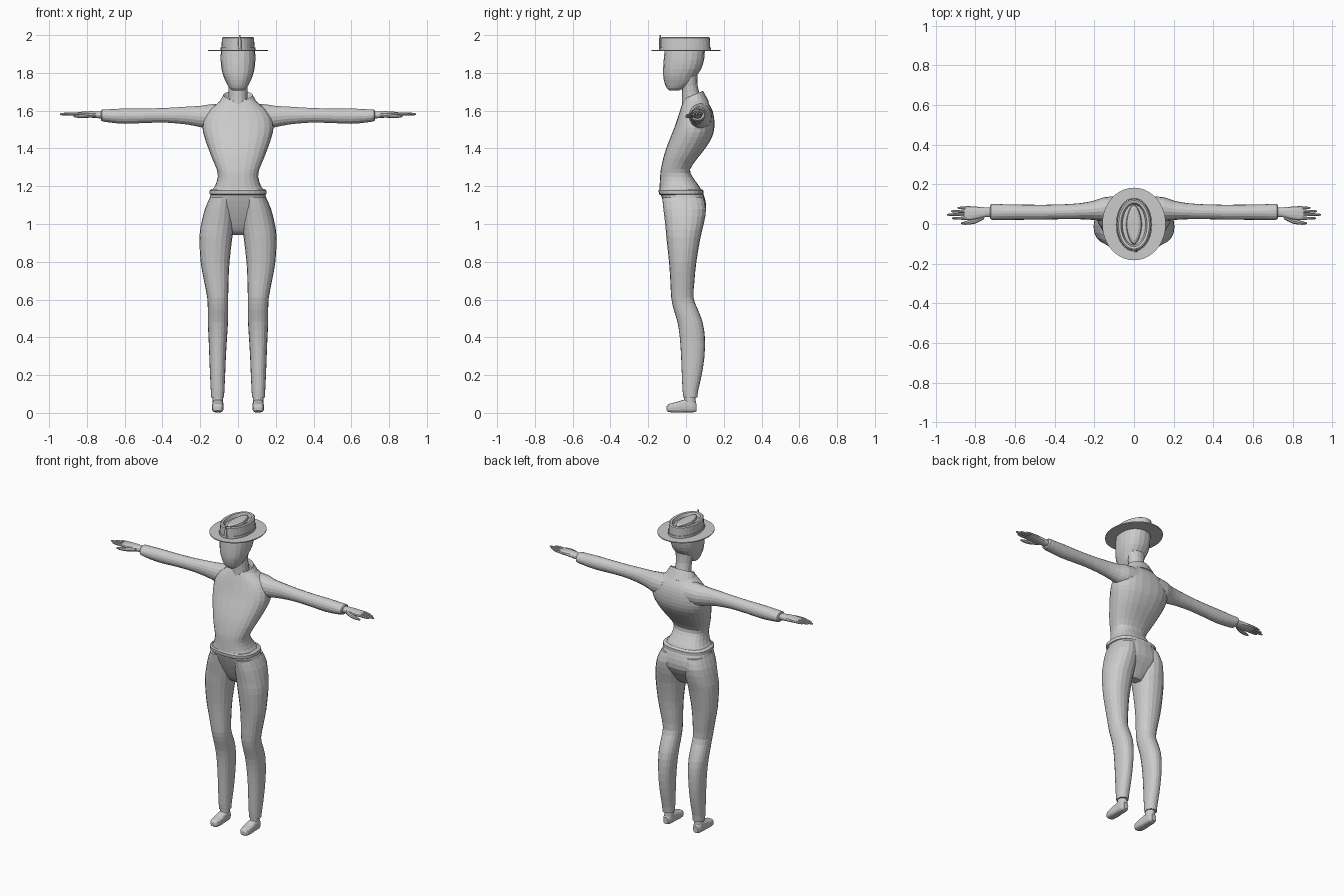
import bpy, bmesh, math
from mathutils import Vector

mat = bpy.data.materials.new("plain grey")
mat.diffuse_color = (0.6, 0.6, 0.6, 1)


def finish(name, bm, mirror=False):
    bmesh.ops.recalc_face_normals(bm, faces=bm.faces)
    me = bpy.data.meshes.new(name)
    bm.to_mesh(me)
    bm.free()
    me.materials.append(mat)
    ob = bpy.data.objects.new(name, me)
    bpy.context.collection.objects.link(ob)
    if mirror:
        ob.modifiers.new("Mirror", 'MIRROR')
    return ob


def smooth_rows(rows, n):
    """Catmull-Rom interpolation between cross-section rows."""
    out = []
    for i in range(len(rows) - 1):
        a, b, c, d = (rows[max(0, min(len(rows) - 1, i + k))] for k in (-1, 0, 1, 2))
        for s in range(n):
            t = s / n
            out.append([0.5 * (2 * q + (r - p) * t + (2 * p - 5 * q + 4 * r - w) * t * t
                               + (3 * q - p - 3 * r + w) * t ** 3)
                        for p, q, r, w in zip(a, b, c, d)])
    return out + [list(rows[-1])]


def loft(name, rows, axis='z', seg=20, power=2.0, n=2, mirror=False, caps=True):
    """Rows are (position, u0, u1, v0, v1): bounds of each section along an axis."""
    bm = bmesh.new()
    rings = []
    for p, u0, u1, v0, v1 in (smooth_rows(rows, n) if n > 1 else rows):
        ring = []
        for k in range(seg):
            a = 2 * math.pi * k / seg
            c, s = math.cos(a), math.sin(a)
            u = (u0 + u1) / 2 + (u1 - u0) / 2 * math.copysign(abs(c) ** (2 / power), c)
            v = (v0 + v1) / 2 + (v1 - v0) / 2 * math.copysign(abs(s) ** (2 / power), s)
            ring.append(bm.verts.new({'z': (u, v, p), 'x': (p, u, v), 'y': (u, p, v)}[axis]))
        rings.append(ring)
    for r, q in zip(rings, rings[1:]):
        for k in range(seg):
            bm.faces.new((r[k], r[(k + 1) % seg], q[(k + 1) % seg], q[k]))
    if caps:
        bm.faces.new(rings[0])
        bm.faces.new(rings[-1])
    return finish(name, bm, mirror)


def sym(rows):
    """Rows (z, half width, front, back) centred on x = 0."""
    return [(z, -w, w, f, b) for z, w, f, b in rows]


# Jacket body
loft("jacket", sym([
    (1.17, .145, -.142, .085), (1.20, .122, -.14, .07), (1.25, .107, -.137, .034),
    (1.29, .113, -.133, .022), (1.35, .138, -.12, .062), (1.40, .157, -.105, .102),
    (1.46, .178, -.082, .138), (1.51, .188, -.062, .15), (1.56, .18, -.045, .149),
    (1.60, .155, -.032, .14), (1.63, .12, -.022, .125), (1.66, .085, -.01, .105)]),
    seg=24, power=2.4)
# Jacket hem band
loft("waistband", sym([(1.153, .14, -.135, .082), (1.158, .15, -.143, .092),
                       (1.178, .15, -.145, .092), (1.186, .138, -.14, .08)]),
     seg=24, power=2.6, n=1)
# Hips
loft("hips", sym([(1.17, .14, -.138, .088), (1.12, .155, -.122, .104),
                  (1.06, .165, -.098, .104), (1.00, .12, -.07, .07),
                  (.96, .07, -.045, .045), (.942, .04, -.02, .03)]), seg=24, power=2.4)
# Trouser legs
loft("trouser_leg", [
    (1.14, .02, .148, -.125, .092), (1.08, .018, .175, -.12, .106), (1.0, .02, .195, -.11, .094),
    (.93, .03, .204, -.104, .077), (.8, .045, .198, -.09, .055), (.7, .05, .18, -.083, .045),
    (.61, .052, .163, -.078, .04), (.55, .052, .16, -.066, .062), (.48, .053, .16, -.045, .088),
    (.4, .058, .156, -.033, .1), (.3, .064, .152, -.026, .098), (.2, .068, .148, -.022, .083),
    (.12, .072, .144, -.018, .065), (.082, .074, .142, -.014, .06)], power=2.2, mirror=True)
# Ankles and shoes
loft("ankle", [(.11, .08, .134, -.01, .05), (.05, .078, .134, -.012, .052),
               (.02, .08, .134, -.01, .052)], seg=16, mirror=True)
loft("shoe", [(-.102, .093, .122, .012, .035), (-.09, .08, .134, .004, .048),
              (-.05, .076, .138, .002, .057), (-.01, .078, .136, .002, .07),
              (.035, .08, .134, .002, .07), (.055, .09, .124, .008, .05)],
     axis='y', seg=16, power=3, mirror=True)

# Sleeves and hands
loft("sleeve", [
    (.08, .01, .14, 1.50, 1.64), (.15, .015, .135, 1.502, 1.634), (.20, .02, .118, 1.512, 1.626),
    (.27, .024, .105, 1.526, 1.622), (.38, .024, .098, 1.536, 1.615), (.50, .022, .097, 1.534, 1.612),
    (.60, .021, .098, 1.53, 1.612), (.68, .02, .1, 1.537, 1.608), (.72, .022, .1, 1.544, 1.606),
    (.725, .035, .085, 1.555, 1.596)], axis='x', seg=18, mirror=True)
loft("palm", [(.70, .036, .084, 1.558, 1.594), (.75, .034, .084, 1.56, 1.597),
              (.80, .022, .088, 1.565, 1.597), (.84, .02, .09, 1.57, 1.593),
              (.855, .024, .088, 1.573, 1.59)], axis='x', seg=14, power=2.4, mirror=True)
for name, y, tip in (("index_finger", .029, .918), ("middle_finger", .047, .942),
                     ("ring_finger", .064, .922), ("little_finger", .081, .89)):
    loft(name, [(.83, y - .008, y + .008, 1.573, 1.591), (tip - .02, y - .007, y + .007, 1.574, 1.589),
                (tip, y - .003, y + .003, 1.578, 1.585)], axis='x', seg=8, mirror=True)
loft("thumb", [(.755, .025, .05, 1.565, 1.59), (.80, .002, .03, 1.562, 1.585),
               (.85, -.004, .014, 1.562, 1.58), (.872, 0, .008, 1.567, 1.575)],
     axis='x', seg=8, mirror=True)

# Neck and head
loft("neck", sym([(1.60, .056, -.022, .09), (1.67, .05, -.02, .078),
                  (1.73, .05, -.022, .062), (1.80, .06, -.03, .06)]), seg=16)
loft("head", sym([(1.708, .03, -.09, -.035), (1.72, .045, -.102, -.008), (1.745, .06, -.113, .03),
                  (1.78, .076, -.12, .052), (1.82, .087, -.121, .08), (1.87, .092, -.118, .096),
                  (1.925, .09, -.112, .1)]), power=2.3)

# Open collar: a flared strip wrapped around the neck, lower at the front
bm = bmesh.new()
strip = []
for k in range(17):
    a = math.radians(-55 + 290 * k / 16)
    c, s = math.cos(a), math.sin(a)
    back = (s + .82) / 1.82
    strip.append([bm.verts.new(p) for p in (
        (.105 * c, .048 + .075 * s, 1.625 + .02 * back),
        (.078 * c, .038 + .052 * s, 1.665 + .04 * back),
        (.066 * c, .036 + .046 * s, 1.64 + .03 * back))])
for p, q in zip(strip, strip[1:]):
    for j in range(2):
        bm.faces.new((p[j], q[j], q[j + 1], p[j + 1]))
collar = finish("collar", bm)
collar.modifiers.new("Thickness", 'SOLIDIFY').thickness = .005

# Hat: brim, crown with a sunken top, pinch ridge and front pin
loft("hat_brim", sym([(1.915, .16, -.183, .183), (1.921, .16, -.183, .183)]), seg=40, n=1)
loft("hat_crown", sym([(1.92, .088, -.135, .128), (1.985, .085, -.133, .126),
                       (1.99, .078, -.126, .119), (1.988, .066, -.114, .107),
                       (1.968, .058, -.106, .099)]), seg=32, n=1)
loft("hat_band", sym([(1.92, .092, -.139, .132), (1.935, .092, -.139, .132)]), seg=32, n=1)
loft("hat_ridge", sym([(1.96, .042, -.105, .1), (1.982, .036, -.1, .095),
                       (1.988, .024, -.085, .08)]), seg=24, power=1.7, n=1)
loft("hat_pin", [(1.925, .002, .018, -.143, -.131), (1.97, 0, .018, -.143, -.131),
                 (2.0, .006, .012, -.14, -.134)], seg=8, n=1)
